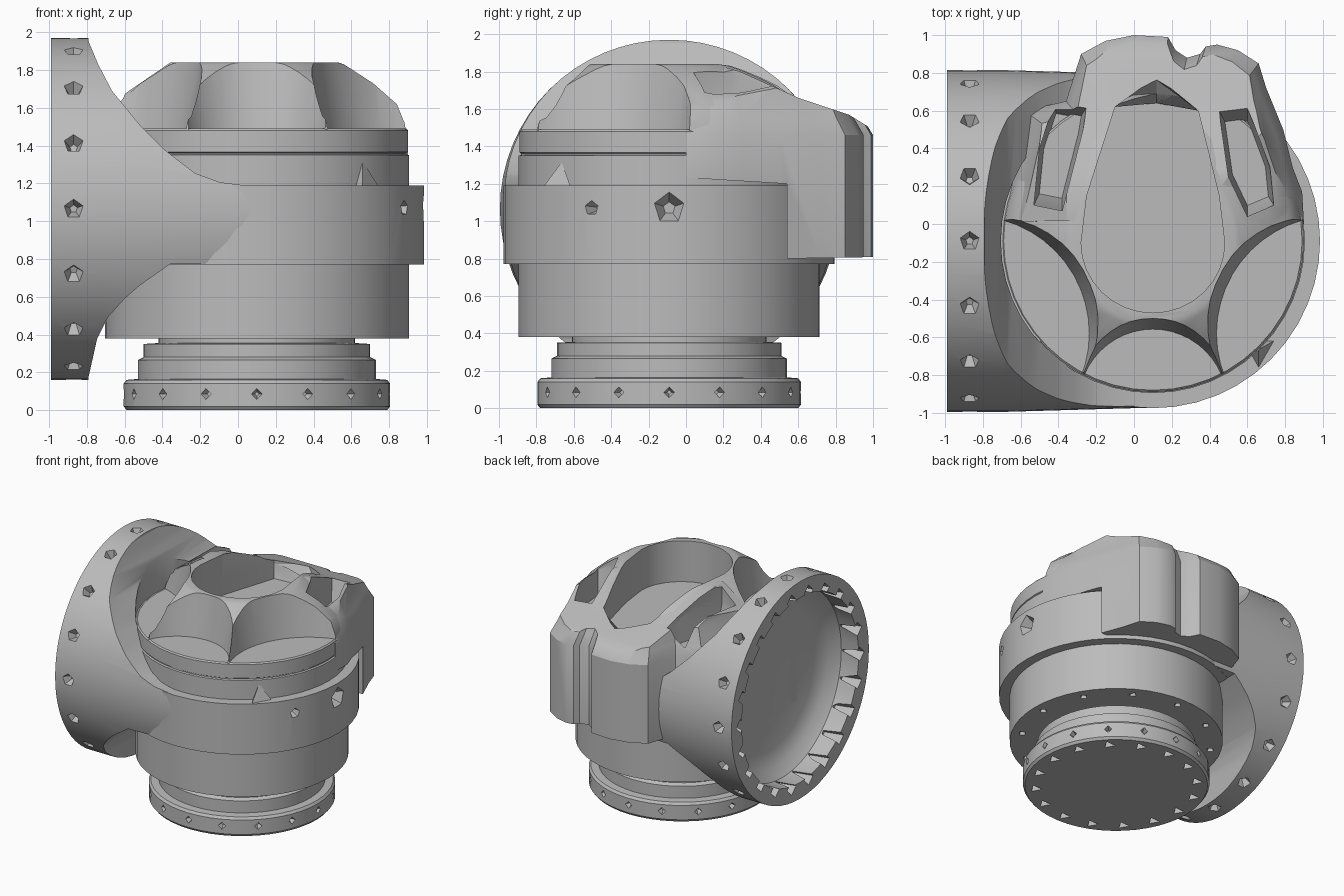
import bpy, bmesh
from math import sin, cos, pi, radians
from mathutils import Vector, Matrix

old = bpy.data.objects.get("Cube")
if old:
    bpy.data.objects.remove(old, do_unlink=True)

CX, CY = 0.1, -0.09      # upright axis
FZ = 1.065               # height of the side flange axis
helpers = []

grey = bpy.data.materials.new("plain_grey")
grey.use_nodes = True
grey.diffuse_color = (0.5, 0.5, 0.5, 1)
grey.node_tree.nodes["Principled BSDF"].inputs["Base Color"].default_value = (0.5, 0.5, 0.5, 1)


def finish(name, bm, helper):
    bmesh.ops.recalc_face_normals(bm, faces=bm.faces)
    mesh = bpy.data.meshes.new(name)
    bm.to_mesh(mesh)
    bm.free()
    mesh.materials.append(grey)
    ob = bpy.data.objects.new(name, mesh)
    bpy.context.scene.collection.objects.link(ob)
    if helper:
        ob.hide_render = True
        helpers.append(ob)
    return ob


def loft(name, rings, helper=False):
    """Solid through equal-length rings of points, closed at both ends."""
    bm = bmesh.new()
    rows = [[bm.verts.new(p) for p in ring] for ring in rings]
    n = len(rows[0])
    for a, b in zip(rows, rows[1:]):
        for i in range(n):
            j = (i + 1) % n
            bm.faces.new((a[i], a[j], b[j], b[i]))
    bm.faces.new(rows[0])
    bm.faces.new(rows[-1])
    return finish(name, bm, helper)


def prism(name, pts, axis, lo, hi, helper=False):
    place = {"x": lambda a, b, t: (t, a, b),
             "y": lambda a, b, t: (a, t, b)}[axis]
    return loft(name, [[place(a, b, t) for a, b in pts] for t in (lo, hi)], helper)


def circle(x, y, r, n=48):
    return [(x + r * cos(2 * pi * i / n), y + r * sin(2 * pi * i / n)) for i in range(n)]


def lathe(name, profile, helper=False):
    """Round solid about the upright axis from (radius, height) pairs."""
    return loft(name, [[(x, y, z) for x, y in circle(CX, CY, r)] for r, z in profile], helper)


def side_lathe(name, profile, helper=False):
    """Round solid about the flange axis from (x, radius) pairs."""
    return loft(name, [[(x, y, z) for y, z in circle(CY, FZ, r, 64)] for x, r in profile], helper)


def scaled(pts, cx, cy, f, z):
    return [(cx + (x - cx) * f, cy + (y - cy) * f, z) for x, y in pts]


def spikes(name, items, sides, tip=0.35, helper=True):
    """Small tapered pegs: (base position, direction, radius, length)."""
    bm = bmesh.new()
    for pos, way, r, length in items:
        turn = Vector(way).to_track_quat("Z", "Y").to_matrix().to_4x4()
        bmesh.ops.create_cone(bm, cap_ends=True, segments=sides, radius1=r, radius2=r * tip,
                              depth=length, matrix=Matrix.Translation(pos) @ turn
                              @ Matrix.Translation((0, 0, length / 2)))
    return finish(name, bm, helper)


def shape(ob, cutters, op="DIFFERENCE"):
    for c in cutters:
        m = ob.modifiers.new("cut", "BOOLEAN")
        m.operation, m.object, m.solver = op, c, "EXACT"
    graph = bpy.context.evaluated_depsgraph_get()
    mesh = bpy.data.meshes.new_from_object(ob.evaluated_get(graph))
    ob.modifiers.clear()
    ob.data = mesh
    return ob


def around(count):
    return [(cos(2 * pi * i / count), sin(2 * pi * i / count)) for i in range(count)]


# Stepped base ring with side pockets and notches underneath
base = lathe("base_ring", [(.69, 0), (.705, .02), (.705, .14), (.69, .16), (.63, .165),
                           (.63, .265), (.6, .28), (.6, .35), (.52, .355), (.52, .4)])
base_pockets = spikes("base_pockets", [
    ((CX + c * .72, CY + s * .72, .085), (-c, -s, 0), .035, .06) for c, s in around(16)], 4)
base_notches = spikes("base_notches", [
    ((CX + c * .61, CY + s * .61, -.01), (0, 0, 1), .055, .08) for c, s in around(16)], 3)
shape(base, [base_pockets, base_notches])

# Bore inside the side flange
bore = side_lathe("bore", [(-1.1, .77), (-.83, .77), (-.76, .7), (-.71, .58)], True)

# Round housing: drum, wide collar and grooved cap
housing = lathe("housing", [(.805, .38), (.805, .77), (.885, .77), (.885, 1.19), (.805, 1.19),
                            (.805, 1.35), (.792, 1.355), (.792, 1.362), (.8, 1.367),
                            (.8, 1.48), (.79, 1.49)])
under_pockets = spikes("under_pockets", [
    ((CX + c * .72, CY + s * .72, .37), (0, 0, 1), .035, .06) for c, s in around(12)], 4)
side_pockets = spikes("side_pockets", [
    ((CX + cos(a) * .9, CY + sin(a) * .9, 1.07), (-cos(a), -sin(a), 0), r, .1)
    for a, r in ((0, .095), (radians(-28), .045))], 5)
shape(housing, [bore, under_pockets, side_pockets])

# Side flange flowing into the collar, cleared above the cap
flange = side_lathe("side_flange", [(-.99, .905), (-.7, .905), (CX, .882)])
flow = prism("flow", [
    (-1.1, 2.1), (-.8, 2.1), (-.79, 1.95), (-.74, 1.83), (-.667, 1.69), (-.52, 1.51),
    (-.386, 1.376), (-.228, 1.254), (-.095, 1.206), (.05, 1.188), (.2, 1.188), (.2, .772),
    (-.36, .772), (-.52, .66), (-.6, .59), (-.69, .49), (-.746, .376), (-.79, .18),
    (-.8, 0), (-1.1, 0)], "y", -1.5, 1.5, True)
shape(flange, [flow], "INTERSECT")
cap_clearance = lathe("cap_clearance", [(.805, 1.485), (.805, 2.2)], True)
rim_pockets = spikes("rim_pockets", [
    ((-.87, CY + c * .92, FZ + s * .92), (0, -c, -s), .06, .08) for c, s in around(16)], 5)
rim_notches = spikes("rim_notches", [
    ((-1.0, CY + c * .785, FZ + s * .785), (1, 0, 0), .06, .16) for c, s in around(22)], 4)
shape(flange, [cap_clearance, bore, rim_pockets, rim_notches])

# Cutters for the crown: three scoops, a drop-shaped recess and two slots
scoops = [loft("scoop", [[(x, y, z) for x, y in circle(sx, sy, r)]
                         for r, z in ((r0, 1.47), (r0 + .07, 1.9))], True)
          for sx, sy, r0 in ((CX, -.95, .39), (-.86, -.58, .62), (1.06, -.58, .62))]
drop = [(CX + .38 * cos(a), -.1 + .37 * sin(a)) for a in [pi + pi * i / 16 for i in range(17)]]
drop += [(.45, .15), (.34, .6), (-.1, .62), (-.25, .15)]
recess = loft("recess", [[(x, y, z) for x, y in drop[:-2] + [(.12, tip)] + drop[-2:]]
                         for z, tip in ((1.5, .64), (1.62, .78), (2.0, .78))], True)


def slot(pts):
    mx, my = (sum(p[k] for p in pts) / len(pts) for k in (0, 1))
    return loft("slot", [scaled(pts, mx, my, f, z)
                         for f, z in ((.75, 1.45), (1.0, 1.68), (1.0, 1.95))], True)


slots = [slot([(-.42, .65), (-.25, .62), (-.27, .5), (-.38, .07), (-.53, .1), (-.5, .4)]),
         slot([(.45, .6), (.6, .62), (.72, .3), (.74, .1), (.6, .04), (.5, .25)])]

# Crown with radiating prongs
crown = lathe("crown", [(.8, 1.45), (.79, 1.52), (.75, 1.62), (.62, 1.73), (.46, 1.83), (.43, 1.84)])
shape(crown, scoops + [recess] + slots)

# Hood behind the crown, with two lobes running down the back and a softened top
outline = [
    (.9, 0), (.89, .17), (.84, .3), (.79, .5), (.7, .72), (.66, .85), (.55, .92), (.44, .95),
    (.38, .94), (.35, .9), (.28, .88), (.22, .92), (.18, .99), (0, 1.0), (-.15, .97),
    (-.28, .9), (-.36, .65), (-.58, .6), (-.65, .25), (-.7, 0)]
hood = loft("rear_hood", [scaled(outline, CX, .1, f, z)
                          for f, z in ((1, .7), (1, 1.46), (.94, 1.55), (.86, 1.7), (.8, 2.0))])
hood_side = prism("hood_side", [
    (-.1, 1.24), (.2, 1.22), (.54, 1.2), (.54, .8), (1.1, .81), (1.1, 1.4), (1.0, 1.49),
    (.87, 1.57), (.6, 1.66), (.29, 1.8), (.15, 1.84), (-.1, 1.84)], "x", -1.5, 1.5, True)
hood_front = prism("hood_front", [
    (-.75, .6), (-.7, 1.5), (-.62, 1.66), (-.35, 1.845), (.42, 1.845), (.56, 1.78), (.75, 1.67),
    (.87, 1.57), (.91, 1.49), (.91, .6)], "y", -1.5, 1.5, True)
shape(hood, [hood_side, hood_front], "INTERSECT")
shape(hood, scoops + [recess] + slots)

# Small pointed lug on the collar shoulder
lug = spikes("shoulder_lug", [((.66, -.665, 1.18), (0, 0, 1), .1, .13)], 3, .05, False)

for ob in helpers:
    bpy.data.objects.remove(ob, do_unlink=True)

bpy.ops.object.select_all(action="DESELECT")
for ob in (base, housing, flange, crown, hood):
    ob.select_set(True)
bpy.context.view_layer.objects.active = base
bpy.ops.object.shade_smooth_by_angle(angle=radians(30))
